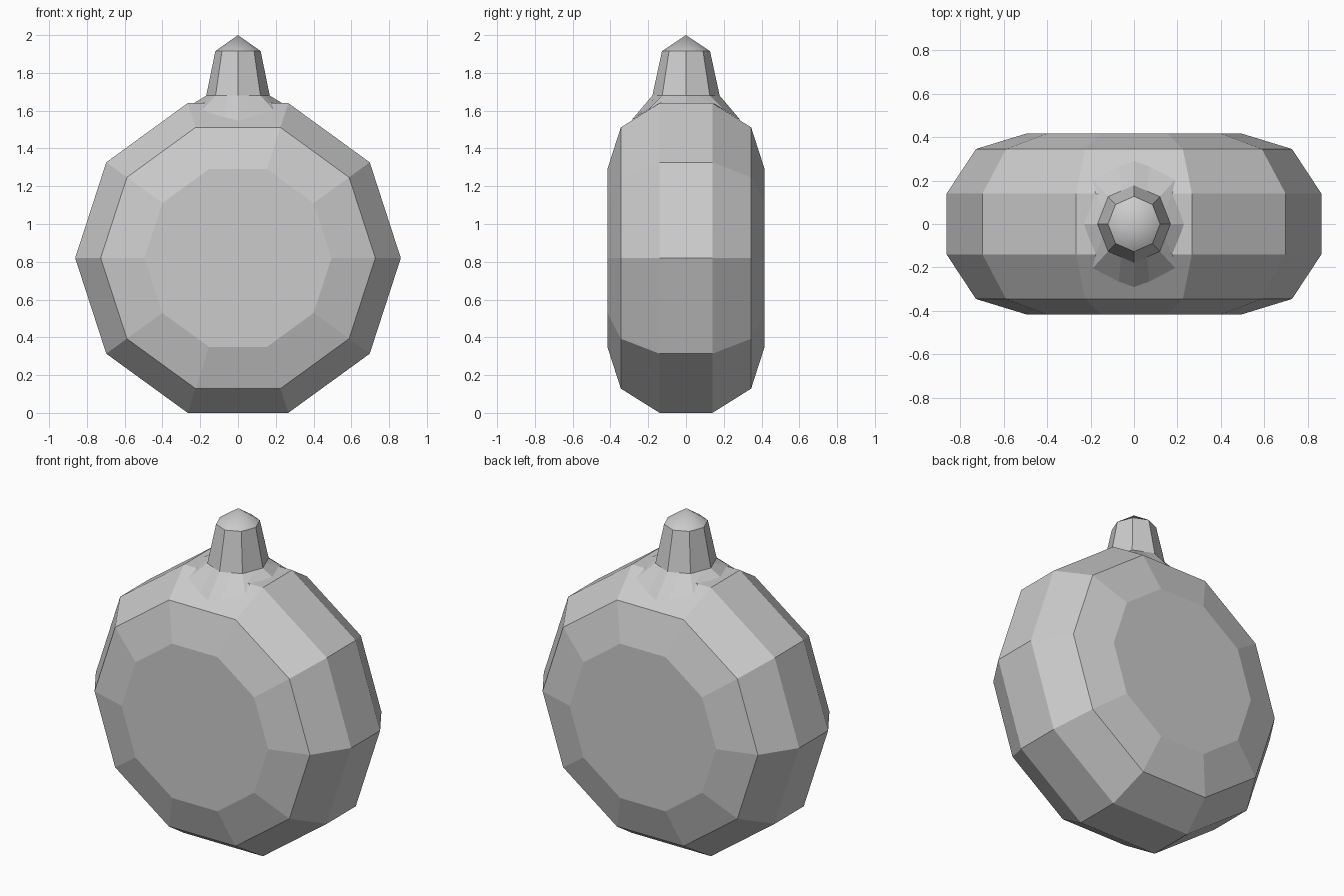
import bpy
import bmesh
from math import cos, sin, pi, tau

cube = bpy.data.objects.get("Cube")
if cube:
    bpy.data.objects.remove(cube, do_unlink=True)

grey = bpy.data.materials.new("plain grey")
grey.use_nodes = True
colour = (0.6, 0.6, 0.6, 1)
grey.diffuse_color = colour
grey.node_tree.nodes["Principled BSDF"].inputs["Base Color"].default_value = colour


def loft(name, rings, cap_start=False, cap_end=False, smooth=False):
    """Skin a list of closed point rings that all have the same count."""
    bm = bmesh.new()
    loops = [[bm.verts.new(p) for p in ring] for ring in rings]
    for a, b in zip(loops, loops[1:]):
        n = len(a)
        for i in range(n):
            j = (i + 1) % n
            bm.faces.new((a[i], a[j], b[j], b[i]))
    if cap_start:
        bm.faces.new(loops[0][::-1])
    if cap_end:
        bm.faces.new(loops[-1])
    bmesh.ops.remove_doubles(bm, verts=bm.verts, dist=0.0001)
    bmesh.ops.recalc_face_normals(bm, faces=bm.faces)
    for f in bm.faces:
        f.smooth = smooth
    mesh = bpy.data.meshes.new(name)
    bm.to_mesh(mesh)
    bm.free()
    mesh.materials.append(grey)
    obj = bpy.data.objects.new(name, mesh)
    bpy.context.collection.objects.link(obj)
    return obj


# Flask body: ten-sided drum along y with two bevel steps on each side
CENTRE, RIM = 0.82, 0.862
half = [(0.14, RIM), (0.345, 0.727), (0.416, 0.495)]
profile = [(-y, r) for y, r in reversed(half)] + half
loft("flask_body",
     [[(r * cos(tau * i / 10), y, CENTRE + r * sin(tau * i / 10))
       for i in range(10)] for y, r in profile],
     cap_start=True, cap_end=True)


# Neck: tapered octagon
def octagon(r, z):
    return [(r * cos(tau * i / 8), 1.06 * r * sin(tau * i / 8), z) for i in range(8)]


low, high = octagon(0.168, 1.68), octagon(0.12, 1.915)
loft("neck", [low, high])

# Stopper tip: soft-shaded low cone
loft("neck_tip", [high, [(0, 0, 2.0)] * 8], smooth=True)


# Collar: flared skirt whose outer edge lies on the shoulders of the body
def shoulder(x, y):
    top = CENTRE + RIM * sin(0.4 * pi)
    return (x, y, top + 0.002 - max(0, abs(y) - 0.14) * 0.625)


quarter = [(0.23, 0), (0.178, 0.15), (0.19, 0.203), (0.07, 0.265), (0, 0.29)]
upper = quarter + [(-x, y) for x, y in quarter[-2::-1]]
outline = upper + [(x, -y) for x, y in upper[-2:0:-1]]
inner = []
for i, p in enumerate(low):
    q = low[(i + 1) % 8]
    inner += [p, tuple((a + b) / 2 for a, b in zip(p, q))]
loft("collar", [[shoulder(x, y) for x, y in outline], inner])
